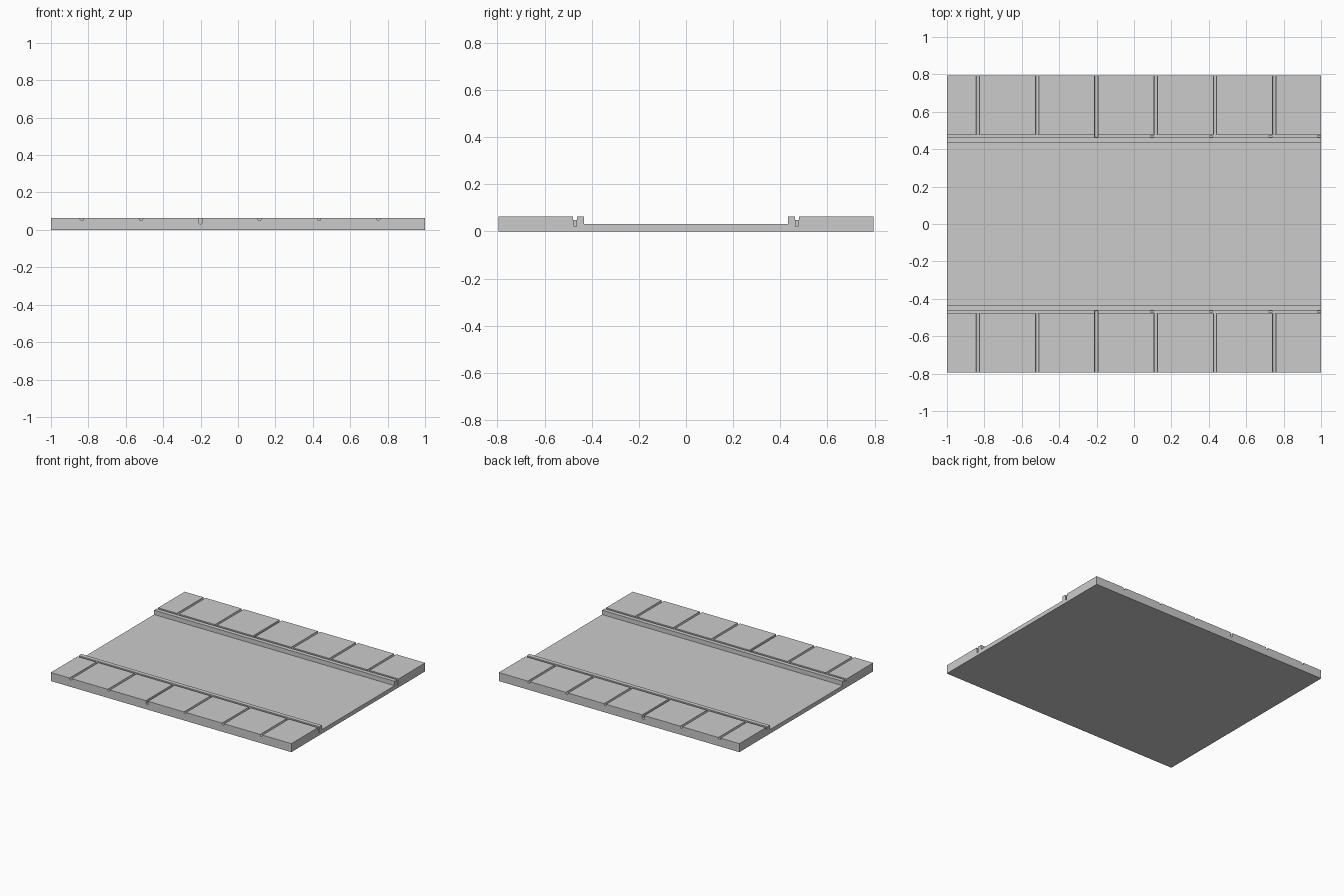
import bpy, bmesh, math

if "Cube" in bpy.data.objects:
    bpy.data.objects.remove(bpy.data.objects["Cube"])

HALF_X, HALF_Y = 1.0, 0.795
TOP, ROAD, GUTTER, PIT = 0.064, 0.031, 0.049, 0.02


def prism(bm, pts, offset):
    """Extrude a closed 3D outline along an offset vector."""
    face = bm.faces.new([bm.verts.new(p) for p in pts])
    geo = bmesh.ops.extrude_face_region(bm, geom=[face])["geom"]
    verts = [g for g in geo if isinstance(g, bmesh.types.BMVert)]
    bmesh.ops.translate(bm, verts=verts, vec=offset)


def finish(bm, name):
    bmesh.ops.recalc_face_normals(bm, faces=bm.faces)
    mesh = bpy.data.meshes.new(name)
    bm.to_mesh(mesh)
    bm.free()
    obj = bpy.data.objects.new(name, mesh)
    bpy.context.collection.objects.link(obj)
    return obj


# Street section: pavement, gutter slot, kerb and sunken road
half = [(HALF_Y, 0), (HALF_Y, TOP), (0.479, TOP), (0.479, GUTTER),
        (0.463, GUTTER), (0.463, TOP), (0.432, TOP), (0.432, ROAD)]
section = half + [(-y, z) for y, z in reversed(half)]
bm = bmesh.new()
prism(bm, [(-HALF_X, y, z) for y, z in section], (2 * HALF_X, 0, 0))
street = finish(bm, "street_section")

# Cutters: rounded paving joints, one deep joint, drain pits in the gutter
bm = bmesh.new()
w = 0.009
for side in (-1, 1):
    for i in range(6):
        x = -0.835 + i * 0.317
        deep = i == 2
        mid = 0.04 if deep else 0.058
        arc = [(x - w * math.cos(a), mid - 0.008 * math.sin(a))
               for a in (math.pi * k / 6 for k in range(7))]
        outline = [(x - w, 0.1)] + arc + [(x + w, 0.1)]
        start = 0.464 if deep else 0.475
        prism(bm, [(px, side * start, pz) for px, pz in outline],
              (0, side * (0.85 - start), 0))
    for x0, x1 in ((0.088, 0.104), (0.405, 0.421), (0.722, 0.738), (0.98, 1.02)):
        box = [(x0, PIT), (x1, PIT), (x1, 0.06), (x0, 0.06)]
        prism(bm, [(px, side * 0.464, pz) for px, pz in box], (0, side * 0.0105, 0))
cutter = finish(bm, "joint_cutter")
cutter.hide_render = True
cutter.hide_viewport = False
cutter.display_type = 'WIRE'

mod = street.modifiers.new("joints", 'BOOLEAN')
mod.operation = 'DIFFERENCE'
mod.solver = 'EXACT'
mod.object = cutter

# Bake the cut and discard the helper
bpy.context.view_layer.objects.active = street
street.select_set(True)
bpy.ops.object.modifier_apply(modifier=mod.name)
bpy.data.objects.remove(cutter)
